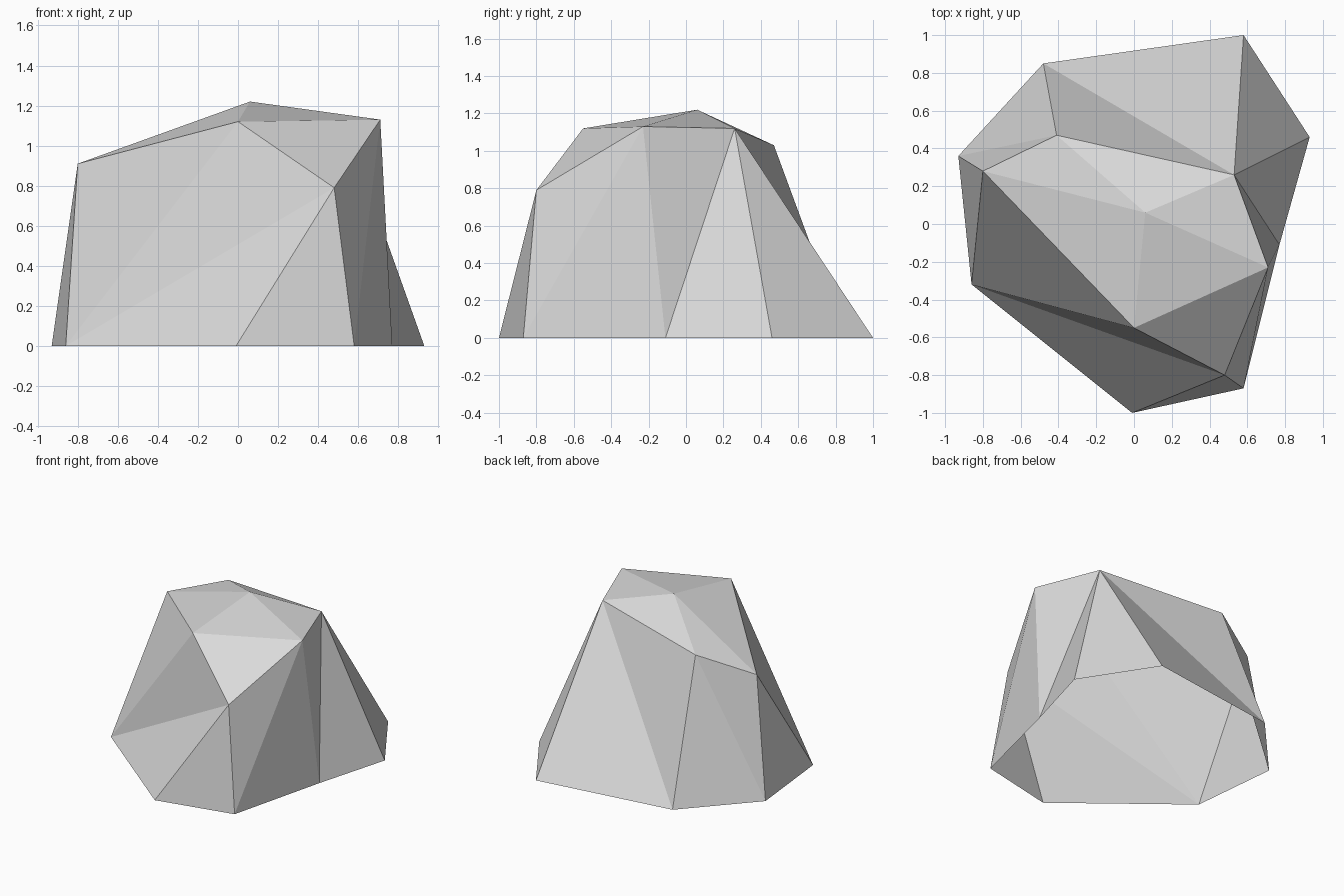
import bpy
import bmesh

cube = bpy.data.objects.get("Cube")
if cube:
    bpy.data.objects.remove(cube, do_unlink=True)

# Stone material
stone = bpy.data.materials.new("stone_grey")
stone.use_nodes = True
grey = (0.7, 0.7, 0.7, 1.0)
stone.diffuse_color = grey
for node in stone.node_tree.nodes:
    if node.type == 'BSDF_PRINCIPLED':
        node.inputs["Base Color"].default_value = grey

bm = bmesh.new()

# Ground outline, counterclockwise from the left rear corner
outline = [(-0.93, 0.36), (-0.86, -0.32), (-0.01, -1), (0.58, -0.87),
           (0.77, -0.11), (0.93, 0.46), (0.58, 1), (-0.48, 0.85)]
base = [bm.verts.new((x, y, 0)) for x, y in outline]

# Upper corners of the rock, in the same direction
left = bm.verts.new((-0.8, 0.28, 0.91))
front = bm.verts.new((0, -0.55, 1.12))
chin = bm.verts.new((0.48, -0.8, 0.79))
right = bm.verts.new((0.71, -0.23, 1.13))
rear = bm.verts.new((0.53, 0.26, 1.12))
back = bm.verts.new((-0.41, 0.47, 1.03))
peak = bm.verts.new((0.06, 0.06, 1.22))
shoulder = [left, front, chin, right, rear, back]


def stitch(lower, upper, steps):
    """Walk around two rings, adding a triangle per step on the named ring."""
    i = j = 0
    for step in steps:
        low, high = lower[i % len(lower)], upper[j % len(upper)]
        if step == "low":
            i += 1
            bm.faces.new((low, lower[i % len(lower)], high))
        else:
            j += 1
            bm.faces.new((low, upper[j % len(upper)], high))


# Sloping sides, open underneath
stitch(base, shoulder,
       "low up up low low up low up low low low up low up".split())

# Chipped front facet and crown around the peak
bm.faces.new((front, chin, right))
crown = [left, front, right, rear, back]
for a, b in zip(crown, crown[1:] + crown[:1]):
    bm.faces.new((a, b, peak))

mesh = bpy.data.meshes.new("rock")
bm.to_mesh(mesh)
bm.free()
mesh.materials.append(stone)
rock = bpy.data.objects.new("rock", mesh)
bpy.context.collection.objects.link(rock)
